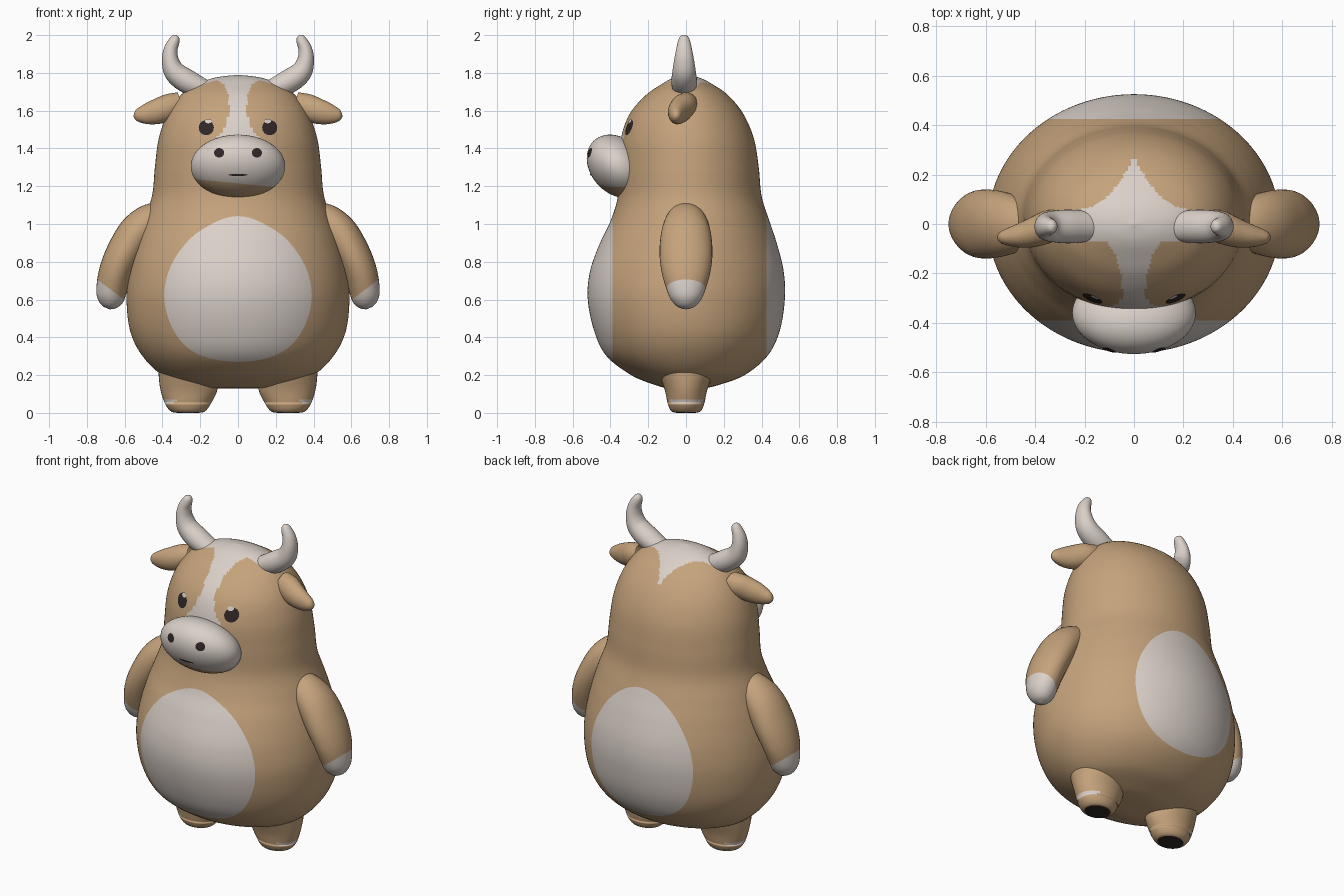
import bpy, bmesh, math
from mathutils import Vector
from mathutils.bvhtree import BVHTree

if "Cube" in bpy.data.objects:
    bpy.data.objects.remove(bpy.data.objects["Cube"])


def material(name, rgb):
    m = bpy.data.materials.new(name)
    m.diffuse_color = (*rgb, 1)
    m.use_nodes = True
    m.node_tree.nodes["Principled BSDF"].inputs["Base Color"].default_value = m.diffuse_color
    return m


TAN, CREAM, DARK = 0, 1, 2
MATS = [material("tan", (0.56, 0.365, 0.2)),
        material("cream", (0.70, 0.63, 0.58)),
        material("dark_brown", (0.03, 0.02, 0.02))]


def finish(name, bm, rule, cuts=()):
    """Cut along planes, colour faces by rule, make a smooth object."""
    bmesh.ops.remove_doubles(bm, verts=bm.verts, dist=1e-5)
    for co, no in cuts:
        bmesh.ops.bisect_plane(bm, geom=bm.verts[:] + bm.edges[:] + bm.faces[:],
                               plane_co=co, plane_no=no)
    bmesh.ops.recalc_face_normals(bm, faces=bm.faces)
    for f in bm.faces:
        f.smooth = True
        f.material_index = rule(f.calc_center_median())
    me = bpy.data.meshes.new(name)
    bm.to_mesh(me)
    bm.free()
    for m in MATS:
        me.materials.append(m)
    ob = bpy.data.objects.new(name, me)
    bpy.context.collection.objects.link(ob)
    return ob


def spline(pts, steps):
    """Catmull-Rom interpolation of section tuples."""
    p = [Vector(q) for q in pts]
    p = [p[0]] + p + [p[-1]]
    out = []
    for i in range(1, len(p) - 2):
        a, b, c, d = p[i - 1:i + 3]
        for k in range(steps):
            t = k / steps
            out.append(0.5 * (2 * b + (c - a) * t + (2 * a - 5 * b + 4 * c - d) * t * t
                              + (3 * b - a - 3 * c + d) * t ** 3))
    return out + [p[-1]]


def loft(sections, n=32, steps=6, side=1, upright=False):
    """Elliptical rings (x, y, z, radius in xz plane, radius in y) along a path."""
    secs = spline(sections, steps)
    bm = bmesh.new()
    rings = []
    for i, s in enumerate(secs):
        a, b = secs[max(i - 1, 0)], secs[min(i + 1, len(secs) - 1)]
        t = Vector((b[0] - a[0], b[2] - a[2]))
        t = Vector((0, 1)) if upright or t.length < 1e-6 else t.normalized()
        r, ry = max(s[3], 0), max(s[4], 0)
        ring = []
        for k in range(n):
            c, sn = math.cos(math.tau * k / n), math.sin(math.tau * k / n)
            ring.append(bm.verts.new((side * (s[0] + t[1] * r * c), s[1] + ry * sn,
                                      s[2] - t[0] * r * c)))
        rings.append(ring)
    for r0, r1 in zip(rings, rings[1:]):
        for k in range(n):
            j = (k + 1) % n
            bm.faces.new((r0[k], r0[j], r1[j], r1[k]))
    return bm


def lerp(table, v):
    for (a, x), (b, y) in zip(table, table[1:]):
        if a <= v <= b:
            return x + (y - x) * (v - a) / (b - a)
    return 0


# Body and head in one: z, half width, front y, back y
PROFILE = [(.13, 0, 0, 0), (.132, .15, -.10, .10), (.15, .26, -.17, .18),
           (.2, .40, -.29, .31), (.3, .505, -.42, .43), (.43, .57, -.485, .495),
           (.6, .59, -.52, .523), (.75, .575, -.508, .517), (.9, .54, -.455, .48),
           (1.02, .50, -.398, .44), (1.15, .455, -.36, .40), (1.3, .44, -.355, .385),
           (1.45, .42, -.345, .36), (1.58, .375, -.30, .305), (1.68, .305, -.215, .225),
           (1.74, .22, -.13, .14), (1.775, .12, -.065, .07), (1.79, 0, 0, 0)]
# Blaze half width: by height on the face, by depth on the crown
FACE = [(1.42, .14), (1.47, .10), (1.5, .075), (1.55, .055), (1.6, .047),
        (1.65, .047), (1.7, .055), (1.74, .075), (1.77, .12), (1.8, .15)]
CROWN = [(-.07, .26), (.05, .26), (.07, .17), (.1, .12), (.17, .055), (.27, 0)]


def body_rule(c):
    if c.z < 1.2:
        return CREAM if c.y < -.39 or c.y > .425 else TAN
    w = lerp(FACE, c.z) if c.y < -.07 else lerp(CROWN, c.y)
    return CREAM if abs(c.x) < w else TAN


body = finish("body", loft([(0, (f + b) / 2, z, w, (b - f) / 2) for z, w, f, b in PROFILE],
                           160, 9, upright=True), body_rule,
              [((0, y, 0), (0, 1, 0)) for y in (-.39, .425, -.07)])

# Muzzle: ellipsoid leaning forward at the top, tan chin
bm = bmesh.new()
bmesh.ops.create_uvsphere(bm, u_segments=64, v_segments=40, radius=1)
for v in bm.verts:
    x, y, z = v.co
    v.co = (.25 * x, -.36 + .16 * y - .0425 * z, 1.305 + .168 * z)
chin = Vector((.1, 0, 1))
muzzle = finish("muzzle", bm,
                lambda c: TAN if c.dot(chin) < 1.215 else CREAM,
                [((0, 0, 1.215), chin)])


def decal(name, target, x, z, rx, rz, colour, lift=.004):
    """Thin elliptical patch draped on the front of a part."""
    me = target.data
    tree = BVHTree.FromPolygons([v.co for v in me.vertices],
                                [p.vertices for p in me.polygons])
    bm = bmesh.new()
    rings = []
    for q in range(5):
        ring = []
        for k in range(24):
            a = math.tau * k / 24
            px, pz = x + rx * q / 4 * math.cos(a), z + rz * q / 4 * math.sin(a)
            hit, normal = tree.ray_cast(Vector((px, -2, pz)), Vector((0, 1, 0)))[:2]
            ring.append(bm.verts.new(hit + Vector((0, -lift, 0))))
        rings.append(ring)
    for r0, r1 in zip(rings, rings[1:]):
        for k in range(24):
            j = (k + 1) % 24
            bm.faces.new((r0[k], r0[j], r1[j], r1[k]))
    ob = finish(name, bm, lambda c: colour)
    # Make sure the patch faces forward
    if sum(p.normal.y * p.area for p in ob.data.polygons) > 0:
        ob.data.flip_normals()


decal("mouth", muzzle, 0, 1.26, .05, .006, DARK)

for side, tag in ((1, "left"), (-1, "right")):
    # Face details
    decal(tag + "_eye", body, side * .168, 1.51, .04, .04, DARK)
    decal(tag + "_eye_glint", body, side * .158, 1.545, .018, .012, CREAM, .008)
    decal(tag + "_nostril", muzzle, side * .1, 1.377, .027, .025, DARK)

    # Horn
    finish(tag + "_horn", loft([
        (.17, -.01, 1.71, .05, .06), (.26, -.01, 1.75, .063, .068), (.33, -.01, 1.80, .058, .063),
        (.357, -.01, 1.86, .046, .054), (.357, -.01, 1.92, .037, .043),
        (.338, -.01, 1.968, .029, .032), (.327, -.01, 1.992, .018, .02),
        (.323, -.01, 2.0, 0, 0)], side=side), lambda c: CREAM)

    # Ear
    finish(tag + "_ear", loft([
        (.30, 0, 1.64, .06, .06), (.36, -.015, 1.62, .07, .068), (.42, -.035, 1.598, .068, .06),
        (.48, -.048, 1.583, .056, .045), (.53, -.053, 1.575, .035, .028),
        (.548, -.053, 1.573, .016, .014), (.553, -.053, 1.573, 0, 0)], side=side),
        lambda c: TAN)

    # Arm with cream hoof
    hoof = Vector((-side * .75, 0, 1))
    edge = Vector((side * .75, 0, .71))
    finish(tag + "_arm", loft([
        (.36, 0, 1.10, .03, .05), (.44, 0, 1.035, .085, .10), (.53, 0, .96, .098, .13),
        (.60, 0, .85, .096, .14), (.645, 0, .75, .09, .13), (.668, 0, .66, .082, .105),
        (.674, 0, .60, .07, .08), (.678, 0, .562, .04, .045), (.68, 0, .548, 0, 0)],
        side=side), lambda c: CREAM if (c - edge).dot(hoof) < 0 else TAN,
        [(edge, hoof)])

    # Leg with dark sole and a cream streak on the outside
    def leg_rule(c):
        if c.z < .003:
            return DARK
        return CREAM if .05 < c.z < .072 and abs(c.x) > .33 else TAN
    finish(tag + "_leg", loft([
        (.265, 0, 0, 0, 0), (.265, 0, .001, .065, .055), (.265, 0, .012, .095, .08),
        (.265, 0, .05, .122, .097), (.26, 0, .12, .15, .112), (.265, 0, .20, .155, .14),
        (.27, 0, .28, .15, .17), (.27, 0, .36, .10, .12)], 40, side=side, upright=True),
        leg_rule, [((0, 0, z), (0, 0, 1)) for z in (.05, .072)])
